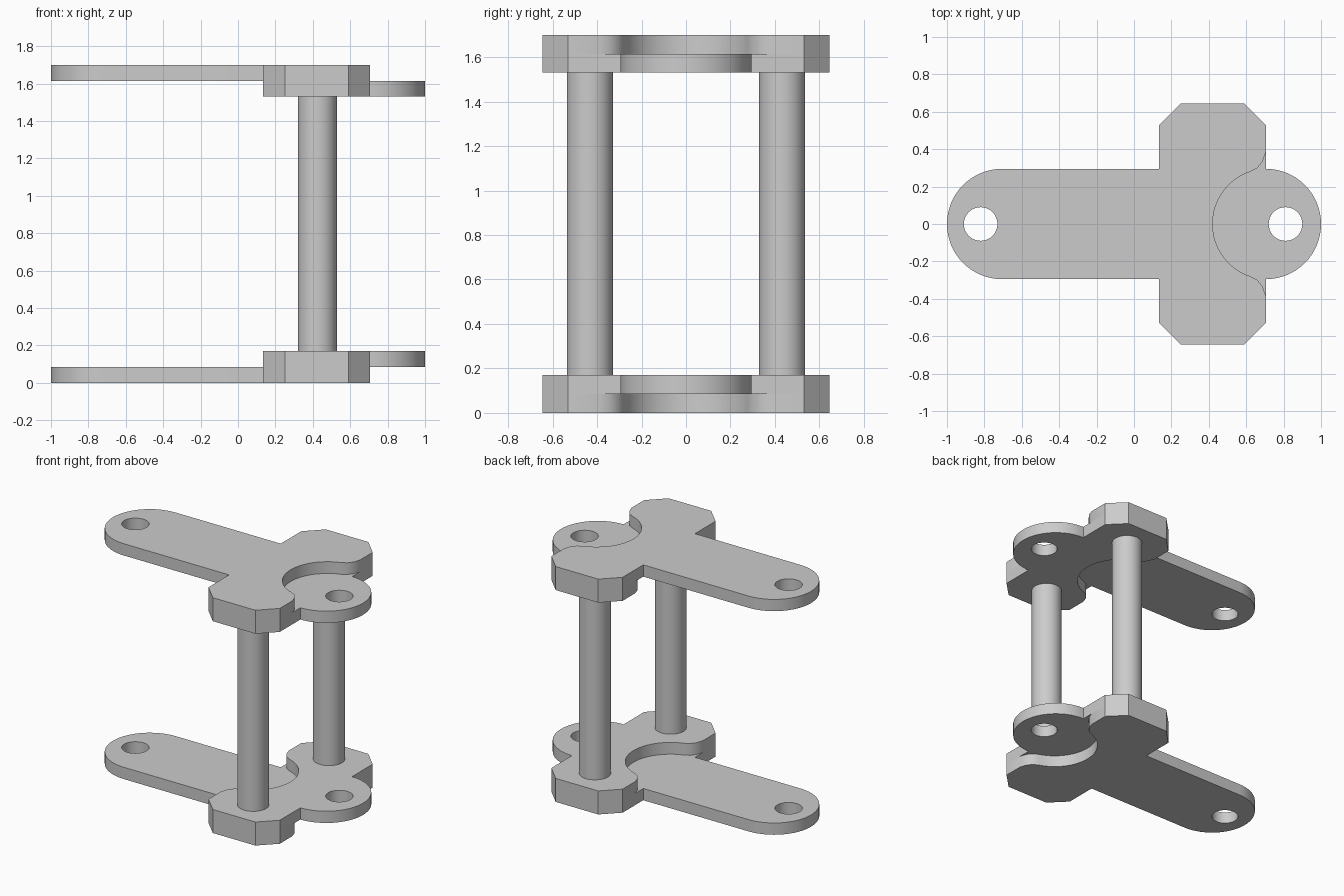
import bpy, bmesh
from math import sin, cos, radians, pi

cube = bpy.data.objects.get("Cube")
if cube:
    bpy.data.objects.remove(cube, do_unlink=True)

HEIGHT = 1.70        # overall height
LAYER = 0.085        # each link plate is two layers thick
BODY_X = 0.42        # centre of the wide body
HALF_W = 0.285       # half length of the body
TAB_R = 0.295        # tab end and matching recess radius
HOLE_R = 0.09

steel = bpy.data.materials.new("plain_grey")
steel.use_nodes = True
GREY = (0.6, 0.6, 0.6, 1)
steel.diffuse_color = GREY
steel.node_tree.nodes["Principled BSDF"].inputs["Base Color"].default_value = GREY


def arc(cx, r, start, end, steps):
    """Points on a circle centred on the link's long axis."""
    angles = [radians(start + (end - start) * i / steps) for i in range(steps + 1)]
    return [(cx + r * cos(a), r * sin(a)) for a in angles]


def finish(bm, name):
    bmesh.ops.recalc_face_normals(bm, faces=bm.faces)
    mesh = bpy.data.meshes.new(name)
    bm.to_mesh(mesh)
    bm.free()
    mesh.materials.append(steel)
    obj = bpy.data.objects.new(name, mesh)
    bpy.context.collection.objects.link(obj)
    bpy.ops.object.select_all(action='DESELECT')
    obj.select_set(True)
    bpy.context.view_layer.objects.active = obj
    bpy.ops.object.shade_smooth_by_angle(angle=radians(30))
    return obj


def link_layer(name, side, tab_centre, hole_centre, z):
    """Body with a round tab towards side and a round recess opposite."""
    half = arc(-TAB_R, TAB_R, 0, 72, 12)
    half += [(-0.24, 0.30), (-0.268, 0.335), (-HALF_W, 0.385)]       # recess flare
    half += [(-HALF_W, 0.53), (-0.17, 0.645), (0.17, 0.645), (HALF_W, 0.53)]
    if tab_centre > HALF_W:
        half.append((HALF_W, TAB_R))
    half += arc(tab_centre, TAB_R, 90, 0, 16)
    outline = half + [(u, -v) for u, v in half[-2:0:-1]]
    hole = [(hole_centre + u, v) for u, v in arc(0, HOLE_R, 0, 360, 32)[:-1]]

    bm = bmesh.new()
    for loop in (outline, hole):
        verts = [bm.verts.new((BODY_X + side * u, v, z)) for u, v in loop]
        for i, vert in enumerate(verts):
            bm.edges.new((vert, verts[i - 1]))
    bmesh.ops.triangle_fill(bm, edges=bm.edges[:], use_beauty=True,
                            use_dissolve=False, normal=(0, 0, 1))
    extruded = bmesh.ops.extrude_face_region(bm, geom=bm.faces[:])
    top = [g for g in extruded["geom"] if isinstance(g, bmesh.types.BMVert)]
    bmesh.ops.translate(bm, verts=top, vec=(0, 0, LAYER))
    return finish(bm, name)


def pillar(name, y):
    bm = bmesh.new()
    length = HEIGHT - 4 * LAYER
    bmesh.ops.create_cone(bm, cap_ends=True, segments=40, radius1=0.104,
                          radius2=0.104, depth=length)
    obj = finish(bm, name)
    obj.location = (0.425, y, HEIGHT / 2)


# Link plates: long tabs on the outside layers, short tabs on the inside
for place, long_z, short_z in (("lower", 0, LAYER),
                               ("upper", HEIGHT - LAYER, HEIGHT - 2 * LAYER)):
    link_layer(place + "_long_tab_plate", -1, 1.125, 1.24, long_z)
    link_layer(place + "_short_tab_plate", 1, HALF_W, 0.39, short_z)

# Round pillars joining the plates
pillar("front_pillar", -0.432)
pillar("back_pillar", 0.432)
